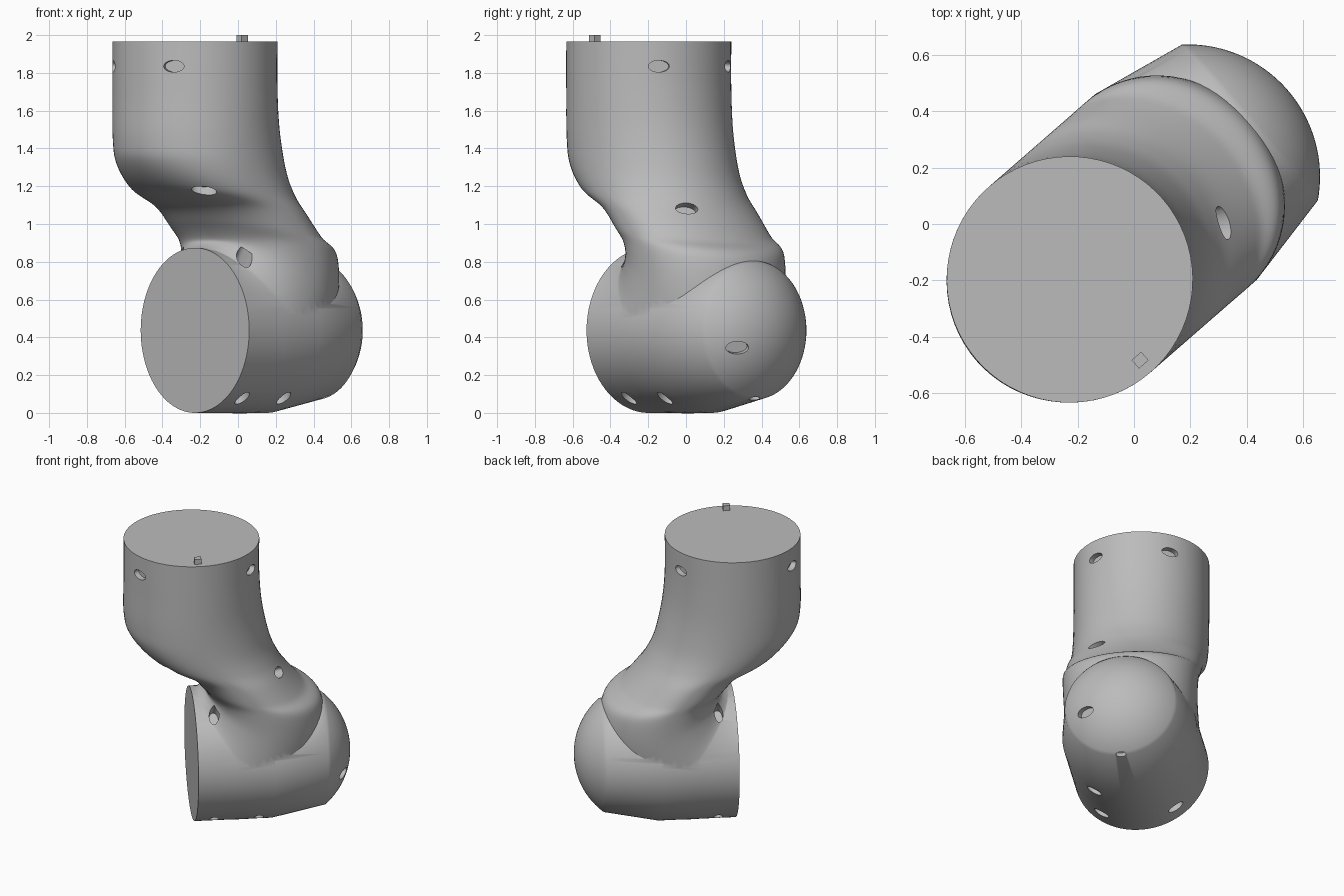
import bpy, bmesh, math
from mathutils import Vector, Matrix

cube = bpy.data.objects.get("Cube")
if cube:
    bpy.data.objects.remove(cube, do_unlink=True)

R = 0.437                       # shared radius of both round ends
PLACE = Matrix.Translation((-0.228, -0.197, 0)) @ Matrix.Rotation(math.radians(41.07), 4, 'Z')

grey = bpy.data.materials.new("cast grey")
grey.use_nodes = True
colour = (0.5, 0.5, 0.5, 1)
grey.diffuse_color = colour
grey.node_tree.nodes["Principled BSDF"].inputs["Base Color"].default_value = colour


def make(name, bm):
    bmesh.ops.recalc_face_normals(bm, faces=bm.faces)
    mesh = bpy.data.meshes.new(name)
    bm.to_mesh(mesh)
    bm.free()
    mesh.materials.append(grey)
    ob = bpy.data.objects.new(name, mesh)
    bpy.context.collection.objects.link(ob)
    ob.matrix_world = PLACE
    return ob


def skin(name, rings):
    """Closed skin over a list of equal rings, capped at both ends."""
    bm = bmesh.new()
    loops = [[bm.verts.new(p) for p in ring] for ring in rings]
    for a, b in zip(loops, loops[1:]):
        n = len(a)
        for i in range(n):
            j = (i + 1) % n
            bm.faces.new((a[i], a[j], b[j], b[i]))
    bm.faces.new(loops[0])
    bm.faces.new(loops[-1])
    return make(name, bm)


def spline(rows, steps):
    """Catmull-Rom interpolation of whole rows of values."""
    rows = [Vector(r) for r in rows]
    out = []
    for i in range(len(rows) - 1):
        a, b, c, d = (rows[max(0, min(len(rows) - 1, i + k))] for k in (-1, 0, 1, 2))
        for s in range(steps):
            t = s / steps
            out.append(0.5 * (2 * b + (c - a) * t + (2 * a - 5 * b + 4 * c - d) * t * t
                              + (3 * b - a - 3 * c + d) * t ** 3))
    return out + [rows[-1]]


def section(row, n=72):
    """Fuller inner half, elliptical outer half."""
    ix, iz, ox, oz, power, width = row
    inner, outer = Vector((ix, 0, iz)), Vector((ox, 0, oz))
    mid, half = (inner + outer) / 2, (outer - inner) / 2
    ring = []
    for k in range(n):
        a = math.tau * k / n
        c, s = math.cos(a), math.sin(a)
        e = 2 / power if c < 0 else 1
        c = math.copysign(abs(c) ** e, c)
        s = math.copysign(abs(s) ** e, s)
        ring.append(mid + half * c + Vector((0, width * s, 0)))
    return ring


# Elbow: inner x, z, outer x, z, fullness, half width
elbow = [
    (-R, 1.965, R, 1.965, 2, R),
    (-R, 1.7, R, 1.72, 2, R),
    (-R, 1.45, 0.455, 1.5, 2, R),
    (-0.4, 1.32, 0.5, 1.28, 2.1, R),
    (-0.27, 1.19, 0.55, 1.15, 2.3, R),
    (-0.07, 1.1, 0.615, 1.04, 2.5, R),
    (0.03, 1.0, 0.72, 0.915, 2.5, R),
    (0.08, 0.925, 0.845, 0.8, 2.4, R),
    (0.07, 0.895, 0.83, 0.45, 2.2, 0.43),
    (0.03, 0.872, 0.6, 0.04, 2, 0.43),
    (0.01, 0.868, 0.01, 0.006, 2, 0.43),
]
body = skin("wrist_link", [section(r) for r in spline(elbow, 8)])

# Lower barrel: cylinder, short taper and a domed end
profile = [(0, R), (0.25, R), (0.5, R)]
for k in range(19):
    a = math.radians(51.1) * (1 - k / 18) + 0.004
    profile.append((0.555 + 0.47 * math.cos(a), 0.47 * math.sin(a)))
barrel = skin("barrel", [[(x, r * math.cos(math.tau * k / 96), R + r * math.sin(math.tau * k / 96))
                          for k in range(96)] for x, r in profile])

# Oval bolt recesses: point, outward normal, long direction, size
holes = []
for deg in (-34, 34, 146, 214):
    a = math.radians(deg)
    n = Vector((math.cos(a), math.sin(a), 0))
    holes.append((n * R + Vector((0, 0, 1.835)), n, Vector((0, 0, 1)).cross(n), 1))


def barrel_hole(x, deg):
    a = math.radians(deg)
    n = Vector((0, math.sin(a), math.cos(a)))
    holes.append((n * R + Vector((x, 0, R)), n, n.cross(Vector((1, 0, 0))), 1))


for deg in (34, -34, 146, -146):
    barrel_hole(0.12, deg)
barrel_hole(0.41, -146)
for point, normal, size in [
    ((-0.17, -0.27, 1.19), (-0.45, -0.45, -0.75), 1.2),
    ((0.53, -0.2, 1.075), (0.82, -0.4, 0.4), 1.1),
    ((0.96, -0.215, 0.345), (0.86, -0.46, -0.2), 1.1),
    ((0.85, 0, 0.075), (0.4, 0, -0.9), 0.6),
]:
    n = Vector(normal).normalized()
    holes.append((Vector(point), n, Vector((0, 0, 1)).cross(n).normalized(), size))

bm = bmesh.new()
for point, n, long, size in holes:
    short = n.cross(long)
    basis = Matrix((long * 0.056 * size, short * 0.031 * size, n)).transposed().to_4x4()
    bmesh.ops.create_cone(bm, cap_ends=True, segments=24, radius1=1, radius2=1, depth=0.1,
                          matrix=Matrix.Translation(point + n * 0.01) @ basis)
cutter = make("recess_cutter", bm)
cutter.hide_render = True

# Fuse the barrel, then cut the recesses
bpy.context.view_layer.update()
bpy.ops.object.select_all(action='DESELECT')
bpy.context.view_layer.objects.active = body
body.select_set(True)
for other, op in ((barrel, 'UNION'), (cutter, 'DIFFERENCE')):
    mod = body.modifiers.new(op.lower(), 'BOOLEAN')
    mod.operation = op
    mod.solver = 'EXACT'
    mod.object = other
    bpy.ops.object.modifier_apply(modifier=mod.name)
    bpy.data.objects.remove(other, do_unlink=True)
bpy.ops.object.shade_smooth_by_angle(angle=math.radians(30))

# Locating key on the top face
bm = bmesh.new()
bmesh.ops.create_cube(bm, size=1, matrix=Matrix.Translation((0, -0.38, 1.975))
                      @ Matrix.Diagonal((0.045, 0.04, 0.05, 1)))
make("locating_key", bm)
